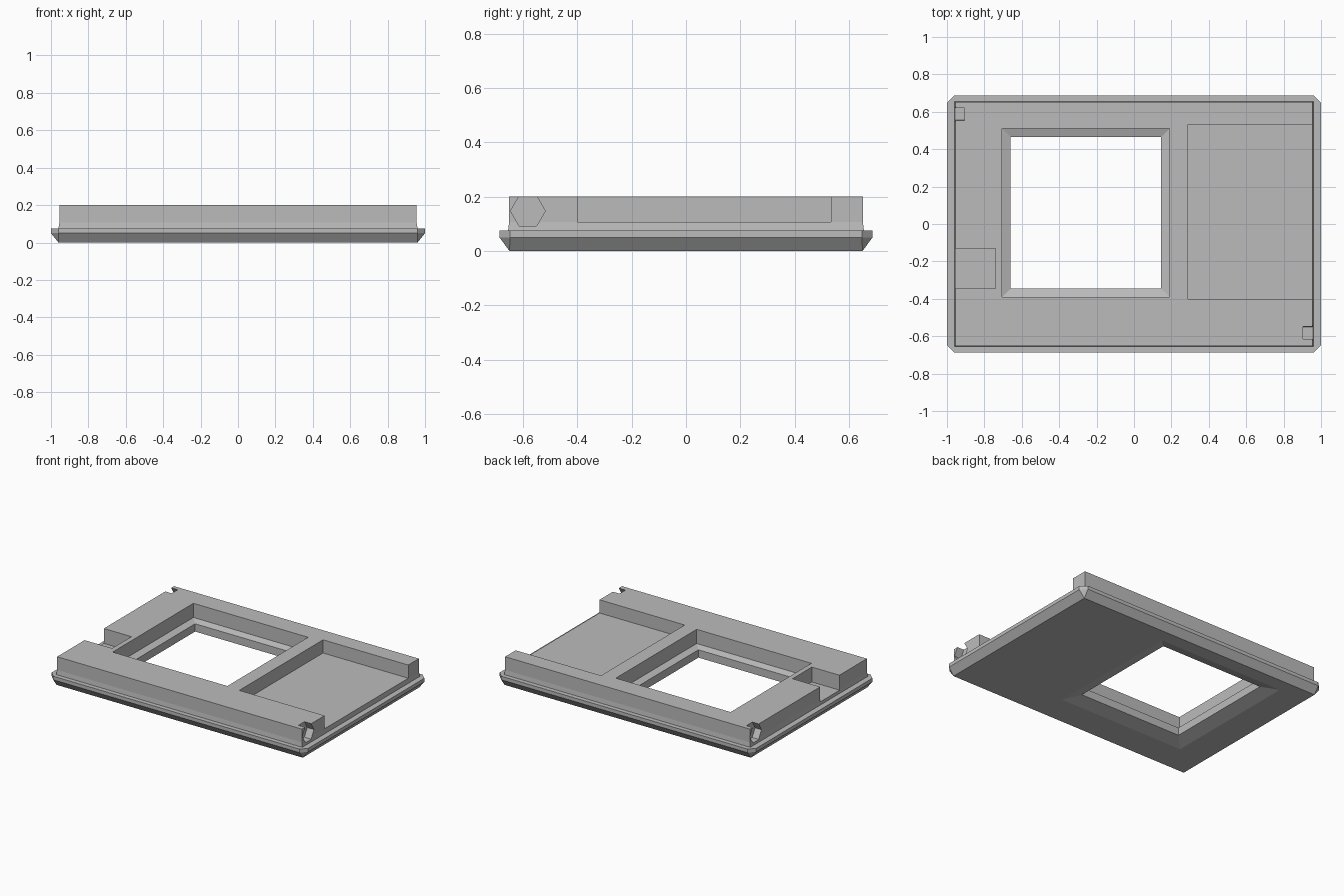
import bpy
import bmesh
import math

if "Cube" in bpy.data.objects:
    bpy.data.objects.remove(bpy.data.objects["Cube"], do_unlink=True)

grey = bpy.data.materials.new("plain grey")
grey.use_nodes = True
GREY = (0.5, 0.5, 0.5, 1)
grey.diffuse_color = GREY
grey.node_tree.nodes["Principled BSDF"].inputs["Base Color"].default_value = GREY


def ring(x0, x1, y0, y1, z, cut=0.0):
    """Rectangle at height z with its corners cut off."""
    c = cut
    flat = [(x0 + c, y0), (x1 - c, y0), (x1, y0 + c), (x1, y1 - c),
            (x1 - c, y1), (x0 + c, y1), (x0, y1 - c), (x0, y0 + c)]
    return [(x, y, z) for x, y in flat]


def loft(name, rings):
    """Closed solid through a stack of rings."""
    bm = bmesh.new()
    loops = [[bm.verts.new(p) for p in r] for r in rings]
    for a, b in zip(loops, loops[1:]):
        n = len(a)
        for i in range(n):
            j = (i + 1) % n
            bm.faces.new((a[i], a[j], b[j], b[i]))
    bm.faces.new(loops[0][::-1])
    bm.faces.new(loops[-1])
    bmesh.ops.remove_doubles(bm, verts=bm.verts, dist=1e-5)
    bmesh.ops.recalc_face_normals(bm, faces=bm.faces)
    mesh = bpy.data.meshes.new(name)
    bm.to_mesh(mesh)
    bm.free()
    mesh.materials.append(grey)
    obj = bpy.data.objects.new(name, mesh)
    bpy.context.collection.objects.link(obj)
    return obj


def block(name, x0, x1, y0, y1, z0, z1=0.3):
    return loft(name, [ring(x0, x1, y0, y1, z) for z in (z0, z1)])


def hex_prism(name, x0, x1, y, z, r):
    angles = [math.radians(60 * k) for k in range(6)]
    return loft(name, [[(x, y + r * math.cos(a), z + r * math.sin(a)) for a in angles]
                       for x in (x0, x1)])


def grown(e, z):
    """Window outline enlarged by e on every side."""
    return ring(-0.66 - e, 0.145 + e, -0.345 - e, 0.465 + e, z)


# Chamfered flange with cut corners, carrying the raised body
frame = loft("frame_plate", [
    ring(-0.96, 0.96, -0.65, 0.65, 0),
    ring(-1, 1, -0.687, 0.687, 0.05, 0.04),
    ring(-1, 1, -0.687, 0.687, 0.075, 0.04),
    ring(-0.96, 0.96, -0.655, 0.655, 0.075),
    ring(-0.955, 0.955, -0.651, 0.651, 0.107),
    ring(-0.955, 0.955, -0.651, 0.651, 0.2),
])

cutters = [
    # Window: deep recess, sloped ledge, throat and flared underside
    loft("window_cutter", [grown(0.12, -0.01), grown(0.09, 0), grown(0, 0.03),
                           grown(0, 0.085), grown(0.045, 0.1), grown(0.045, 0.3)]),
    # Wide tray open to the side, and small side notch
    block("tray_cutter", 0.29, 1.1, -0.4, 0.533, 0.107),
    block("notch_cutter", -1.1, -0.74, -0.345, -0.13, 0.095),
    # Hexagonal sockets at opposite corners
    hex_prism("left_socket_cutter", 0.903, 1.1, -0.582, 0.147, 0.064),
    hex_prism("right_socket_cutter", -1.1, -0.905, 0.587, 0.147, 0.064),
]

for cutter in cutters:
    cutter.hide_render = True
    mod = frame.modifiers.new(cutter.name, "BOOLEAN")
    mod.operation = "DIFFERENCE"
    mod.solver = "EXACT"
    mod.object = cutter

# Bake the cuts and drop the cutters
depsgraph = bpy.context.evaluated_depsgraph_get()
baked = bpy.data.meshes.new_from_object(frame.evaluated_get(depsgraph))
frame.modifiers.clear()
frame.data = baked
baked.materials.clear()
baked.materials.append(grey)
for poly in baked.polygons:
    poly.material_index = 0
    poly.use_smooth = False
for cutter in cutters:
    bpy.data.objects.remove(cutter, do_unlink=True)
